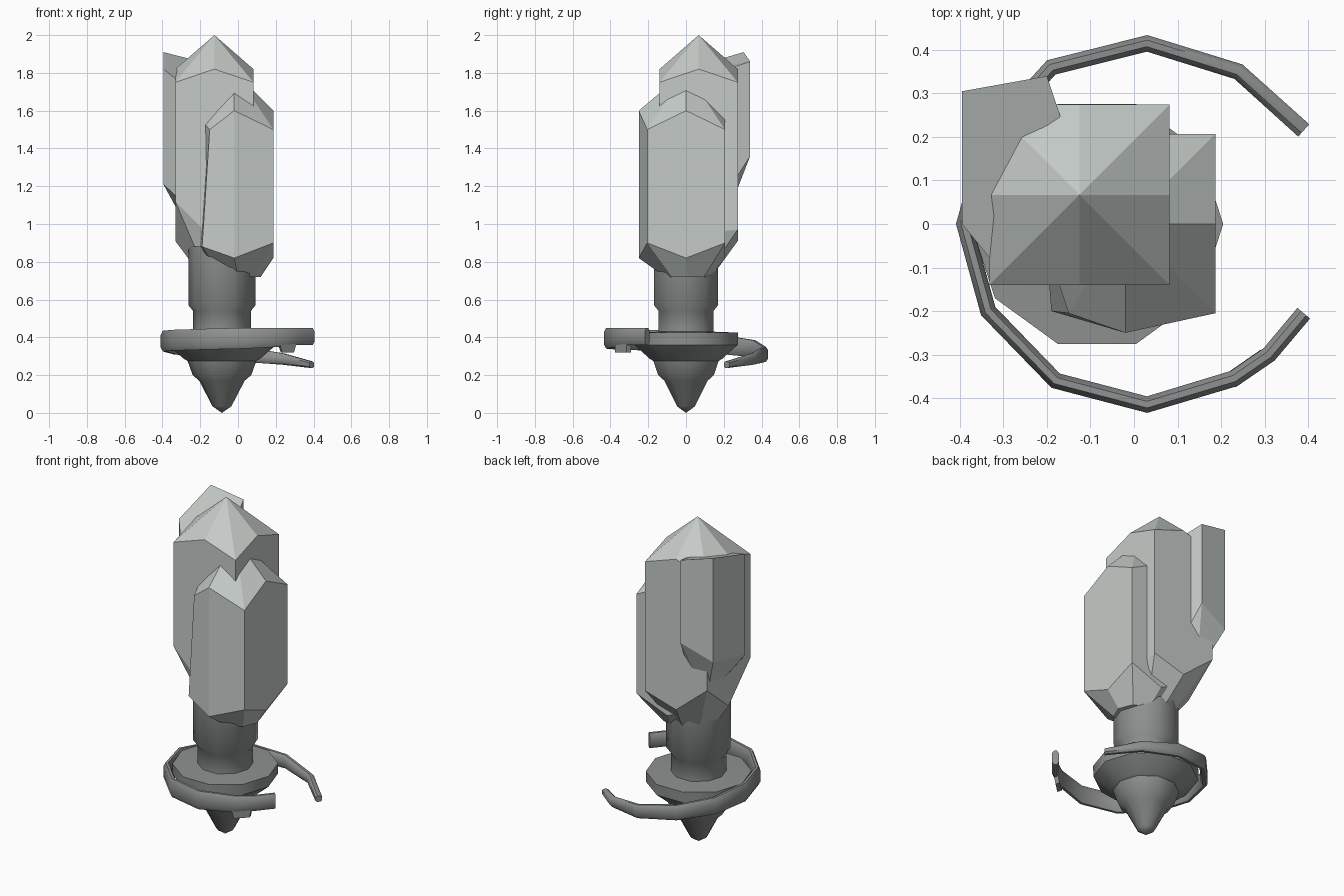
import bpy, bmesh, math
from mathutils import Vector

cube = bpy.data.objects.get("Cube")
if cube:
    bpy.data.objects.remove(cube, do_unlink=True)


def material(name, rgb):
    m = bpy.data.materials.new(name)
    m.use_nodes = True
    m.diffuse_color = (*rgb, 1)
    m.node_tree.nodes["Principled BSDF"].inputs["Base Color"].default_value = (*rgb, 1)
    return m


crystal_mat = material("pale crystal grey", (0.56, 0.60, 0.58))
metal_mat = material("dark metal grey", (0.27, 0.285, 0.28))


def loft(name, rings, mat, smooth=None):
    """Skin closed rings of points; a one-point ring becomes a tip."""
    bm = bmesh.new()
    loops = [[bm.verts.new(p) for p in ring] for ring in rings]
    for a, b in zip(loops, loops[1:]):
        n = max(len(a), len(b))
        for i in range(n):
            j = (i + 1) % n
            if len(a) == 1:
                bm.faces.new((a[0], b[j], b[i]))
            elif len(b) == 1:
                bm.faces.new((a[i], a[j], b[0]))
            else:
                bm.faces.new((a[i], a[j], b[j], b[i]))
    if len(loops[0]) > 1:
        bm.faces.new(loops[0][::-1])
    if len(loops[-1]) > 1:
        bm.faces.new(loops[-1])
    bmesh.ops.recalc_face_normals(bm, faces=bm.faces)
    mesh = bpy.data.meshes.new(name)
    bm.to_mesh(mesh)
    bm.free()
    mesh.materials.append(mat)
    obj = bpy.data.objects.new(name, mesh)
    bpy.context.collection.objects.link(obj)
    if smooth:
        bpy.ops.object.select_all(action='DESELECT')
        obj.select_set(True)
        bpy.context.view_layer.objects.active = obj
        bpy.ops.object.shade_smooth_by_angle(angle=math.radians(smooth))
    return obj


def raised(plan, heights):
    return [(x, y, z) for (x, y), z in zip(plan, heights)]


def foot(x, y, z, r):
    """Small eight-point ring, starting at the front left corner."""
    angles = [math.radians(225 + 45 * i) for i in range(8)]
    return [(x + r * math.cos(a), y + r * math.sin(a), z) for a in angles]


# Tall crystal: square column with eight-sided ends
cx, cy, h = -0.125, 0.067, 0.207
signs = [(-1, -1), (0, -1), (1, -1), (1, 0), (1, 1), (0, 1), (-1, 1), (-1, 0)]
square = [(cx + h * i, cy + h * j) for i, j in signs]
loft("tall_crystal", [
    foot(-0.085, 0.03, 0.74, 0.12),
    raised(square, [1.12, 0.91, 1.1, 0.95, 0.97, 0.91, 1.08, 0.91]),
    raised(square, [1.75, 1.82] * 4),
    [(cx, cy, 2.0)]], crystal_mat)

# Front crystal: wider at the foot on one side
low = [(-0.19, -0.2), (-0.02, -0.25), (0.187, -0.205), (0.187, 0),
       (0.187, 0.207), (-0.02, 0.207), (-0.2, 0.207), (-0.205, 0)]
high = [(-0.15, -0.205), (-0.02, -0.25)] + low[2:6] + [(-0.16, 0.207), (-0.185, -0.1)]
loft("front_crystal", [
    foot(0.0, 0.01, 0.72, 0.12),
    raised(low, [0.88, 0.82, 0.9, 0.82, 0.9, 0.82, 0.9, 0.88]),
    raised(high, [1.5, 1.6, 1.5, 1.6, 1.5, 1.6, 1.5, 1.54]),
    [(-0.02, 0, 1.81)]], crystal_mat)

# Rear crystal: slanted top, pointed lower end
rear = [(-0.33, -0.08), (-0.2, 0.05), (-0.17, 0.25),
        (-0.2, 0.34), (-0.395, 0.305), (-0.395, 0.0)]
loft("rear_crystal", [
    [(-0.28, 0.2, 1.0)],
    raised(rear, [1.15, 1.15, 1.22, 1.36, 1.28, 1.21]),
    raised(rear, [1.77, 1.8, 1.83, 1.86, 1.91, 1.82])], crystal_mat)

# Turned base: ten-sided tip, cup, disc, neck and socket
profile = [(0.05, 0.035), (0.12, 0.17), (0.155, 0.2), (0.182, 0.275),
           (0.2, 0.285), (0.288, 0.36), (0.29, 0.425), (0.153, 0.43),
           (0.153, 0.54), (0.178, 0.57), (0.178, 0.88)]
tau = math.tau
turned = [[(-0.085 + r * math.cos(tau * i / 10), r * math.sin(tau * i / 10), z)
           for i in range(10)] for r, z in profile]
loft("base_stem", [[(-0.085, 0, 0.0)]] + turned, metal_mat, 40)

# Open ring: chamfered band swept round the disc, thinning toward the back (x, y, z, height)
path = [(0.39, -0.205, 0.405, 0.09), (0.31, -0.3, 0.405, 0.09), (0.23, -0.355, 0.40, 0.1),
        (0.03, -0.415, 0.395, 0.11), (-0.18, -0.36, 0.39, 0.11), (-0.335, -0.2, 0.385, 0.11),
        (-0.39, 0, 0.38, 0.11), (-0.335, 0.2, 0.36, 0.1), (-0.19, 0.36, 0.34, 0.09),
        (0.03, 0.415, 0.31, 0.08), (0.24, 0.35, 0.285, 0.06), (0.39, 0.215, 0.255, 0.035)]
section = [(1, 0.6), (0.4, 1), (-0.4, 1), (-1, 0.6), (-1, -0.6), (-0.4, -1), (0.4, -1), (1, -0.6)]
rings = []
for k, (x, y, z, tall) in enumerate(path):
    a, b = path[max(k - 1, 0)], path[min(k + 1, len(path) - 1)]
    side = Vector((b[1] - a[1], a[0] - b[0], 0)).normalized() * 0.019
    rings.append([Vector((x, y, z)) + side * u + Vector((0, 0, tall / 2 * v)) for u, v in section])
loft("open_ring", rings, metal_mat, 40)

# Small tooth under the front arm of the ring
tooth = [(0.22, -0.375), (0.31, -0.315), (0.3, -0.29), (0.21, -0.345)]
loft("ring_tooth", [[(0.265 + (x - 0.265) * 0.7, y, 0.32) for x, y in tooth],
                    [(x, y, 0.37) for x, y in tooth]], metal_mat)
